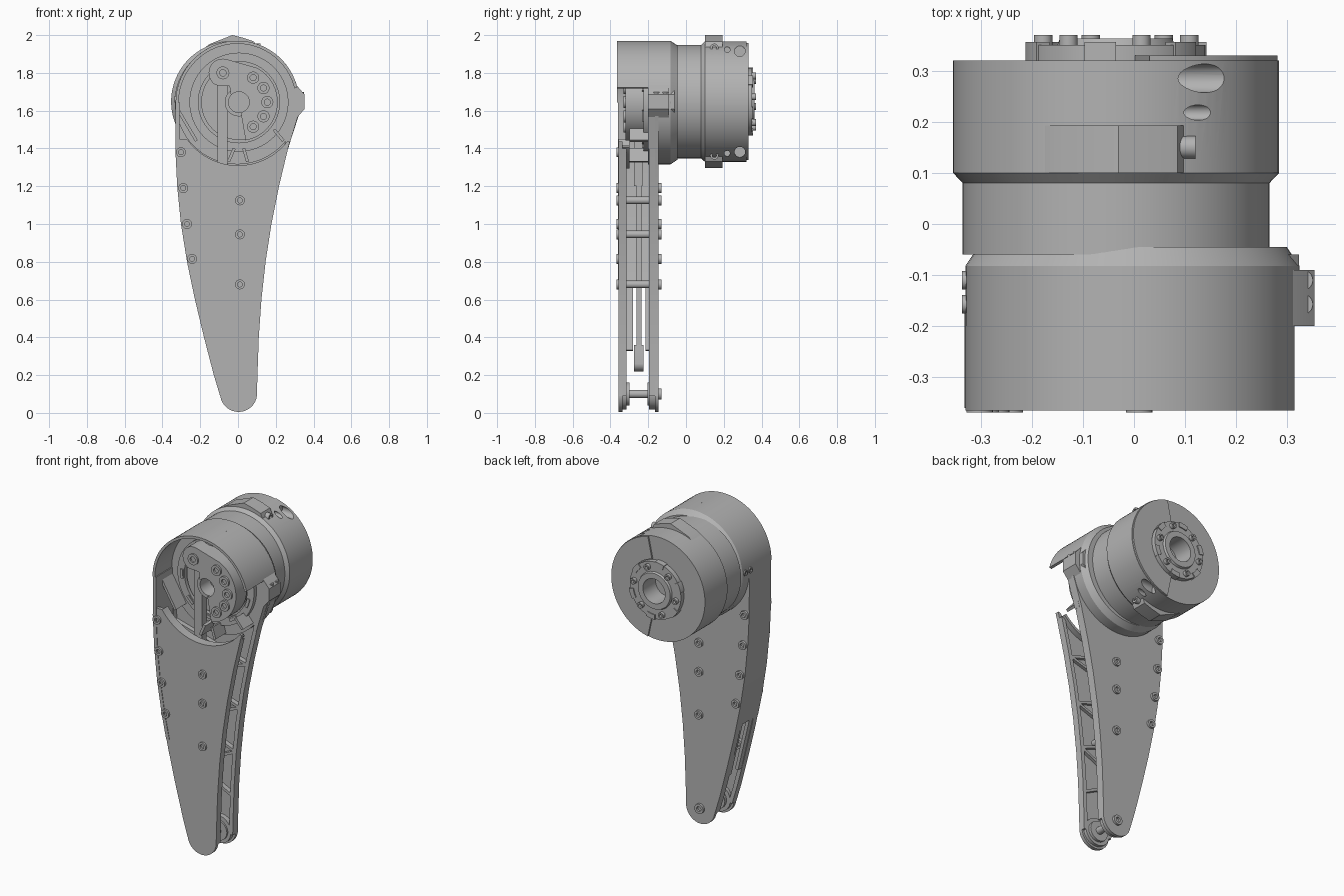
import bpy
import bmesh
from math import cos, sin, pi, radians, atan2
from mathutils import Vector

cube = bpy.data.objects.get("Cube")
if cube:
    bpy.data.objects.remove(cube, do_unlink=True)

grey = bpy.data.materials.new("machined grey")
grey.use_nodes = True
grey.diffuse_color = (0.45, 0.45, 0.45, 1)
grey.node_tree.nodes["Principled BSDF"].inputs["Base Color"].default_value = grey.diffuse_color
parts = []


def finish(name, bm):
    bmesh.ops.remove_doubles(bm, verts=bm.verts, dist=1e-5)
    bmesh.ops.recalc_face_normals(bm, faces=bm.faces)
    mesh = bpy.data.meshes.new(name)
    bm.to_mesh(mesh)
    bm.free()
    mesh.materials.append(grey)
    obj = bpy.data.objects.new(name, mesh)
    bpy.context.collection.objects.link(obj)
    parts.append(obj)
    return obj


def prism(name, outline, y0, y1):
    """Extrude an x-z outline along y."""
    bm = bmesh.new()
    face = bm.faces.new([bm.verts.new((x, y0, z)) for x, z in outline])
    out = bmesh.ops.extrude_face_region(bm, geom=[face])
    moved = [v for v in out["geom"] if isinstance(v, bmesh.types.BMVert)]
    bmesh.ops.translate(bm, verts=moved, vec=(0, y1 - y0, 0))
    if face not in bm.faces[:]:
        bm.faces.new([v for v in bm.verts if v not in moved])
    return finish(name, bm)


def lathe(name, profile, a, b, axis="Y", n=64):
    """Turn a closed (radius, height) profile about an axis."""
    place = {"Y": lambda u, v, h: (a + u, h, b + v),
             "Z": lambda u, v, h: (a + u, b + v, h),
             "X": lambda u, v, h: (h, a + u, b + v)}[axis]
    bm = bmesh.new()
    rings = []
    for r, h in profile:
        if r == 0:
            rings.append([bm.verts.new(place(0, 0, h))] * n)
        else:
            rings.append([bm.verts.new(place(r * cos(2 * pi * i / n), r * sin(2 * pi * i / n), h))
                          for i in range(n)])
    for low, high in zip(rings, rings[1:]):
        for i in range(n):
            j = (i + 1) % n
            quad = list(dict.fromkeys((low[i], low[j], high[j], high[i])))
            if len(quad) > 2:
                bm.faces.new(quad)
    return finish(name, bm)


def rod(name, r, h0, h1, a, b, axis="Y", n=32):
    return lathe(name, [(0, h0), (r, h0), (r, h1), (0, h1)], a, b, axis, n)


def socket_screw(name, r, base, tip, a, b, axis="Y"):
    deep = base + (tip - base) * 0.3
    return lathe(name, [(0, base), (r, base), (r, tip), (r * 0.5, tip), (r * 0.5, deep), (0, deep)],
                 a, b, axis, 24)


def arc(cx, cz, r, start, end, n=24):
    angles = [radians(start + (end - start) * i / n) for i in range(n + 1)]
    return [(cx + r * cos(t), cz + r * sin(t)) for t in angles]


def ring_sector(name, cx, cz, r0, r1, start, end, y0, y1):
    return prism(name, arc(cx, cz, r1, start, end, 40) + arc(cx, cz, r0, end, start, 40), y0, y1)


def bar(name, p, q, width, y0, y1):
    p, q = Vector(p), Vector(q)
    side = (q - p).orthogonal().normalized() * width / 2
    return prism(name, [tuple(v) for v in (p - side, q - side, q + side, p + side)], y0, y1)


# Leg outline, from the ankle up
left_edge = [(-0.095, 0.09), (-0.128, 0.2), (-0.18, 0.4), (-0.228, 0.6), (-0.27, 0.8),
             (-0.302, 1.0), (-0.322, 1.2), (-0.332, 1.4)]
right_edge = [(0.1, 0.09), (0.103, 0.2), (0.11, 0.4), (0.124, 0.6), (0.146, 0.8),
              (0.177, 1.0), (0.217, 1.2), (0.265, 1.4)]


def edge_x(edge, z):
    for (x0, z0), (x1, z1) in zip(edge, edge[1:]):
        if z <= z1:
            return x0 + (x1 - x0) * (z - z0) / (z1 - z0)
    return edge[-1][0]


HX, HZ = -0.003, 1.643      # front housing axis
MX, MZ = -0.035, 1.648      # motor axis
RX, RZ = 0.005, 1.645       # rotor axis
toe = arc(0.003, 0.103, 0.098, 188, 352, 16)

# Leg plates
front_top = arc(0, 1.64, 0.33, 322, 215, 30)
prism("front_leg_plate", toe + right_edge + [(0.275, 1.437)] + front_top
      + [(-0.331, 1.45)] + left_edge[::-1], -0.357, -0.335)
prism("back_leg_plate", toe + right_edge + [(0.33, 1.6), (0.3, 1.65), (-0.3, 1.65), (-0.328, 1.64)]
      + left_edge[::-1], -0.165, -0.145)

# Raised rims and lattice ribs inside both plates
for side, y0, y1 in (("front", -0.337, -0.315), ("back", -0.195, -0.163)):
    for label, edge, inward in (("right", right_edge, 0.025), ("left", left_edge, -0.025)):
        prism(f"{side}_{label}_rim", edge + [(x - inward, z) for x, z in edge[::-1]], y0, y1)
    levels = [0.33 + 0.14 * i for i in range(8)]
    for i, (z0, z1) in enumerate(zip(levels, levels[1:])):
        first, second = (left_edge, right_edge) if i % 2 else (right_edge, left_edge)
        bar(f"{side}_lattice_rib_{i}", (edge_x(first, z0) * 0.93, z0),
            (edge_x(second, z1) * 0.93, z1), 0.016, y0, y1)
    prism(f"{side}_toe_pad", arc(0.003, 0.103, 0.085, 0, 360, 32)[:-1], y0, y1)
ring_sector("opening_rim", 0, 1.64, 0.33, 0.347, 215, 318, -0.357, -0.3)
bar("back_plate_right_rim", (0.253, 1.4), (0.313, 1.6), 0.025, -0.2, -0.16)

# Closed side wall and its lower flanges
wall = [(x, z) for x, z in left_edge if z > 0.7]
wall = [(edge_x(left_edge, 0.66), 0.66)] + wall + [(-0.33, 1.643)]
prism("side_wall", wall + [(x + 0.022, z) for x, z in wall[::-1]], -0.36, -0.147)
for label, y0, y1 in (("front", -0.32, -0.28), ("back", -0.215, -0.19)):
    bar(f"{label}_lower_flange", (-0.15, 0.33), (-0.23, 0.67), 0.02, y0, y1)
for i, (p, q) in enumerate((((-0.315, 1.6), (-0.22, 1.44)), ((-0.05, 1.33), (-0.02, 1.4)),
                            ((0.05, 1.33), (0.03, 1.4)), ((0.24, 1.44), (0.19, 1.5)))):
    bar(f"cavity_web_{i}", p, q, 0.016, -0.3, -0.19)

# Spacers and screws through the leg
for i, z in enumerate((1.125, 0.945, 0.68)):
    rod(f"spacer_{i}", 0.02, -0.34, -0.16, 0.01, z)
screws = [(0.01, 1.125), (0.01, 0.945), (0.01, 0.68),
          (-0.302, 1.38), (-0.29, 1.19), (-0.27, 1.0), (-0.243, 0.815)]
for i, (x, z) in enumerate(screws):
    socket_screw(f"front_screw_{i}", 0.026, -0.35, -0.369, x, z)
    socket_screw(f"back_screw_{i}", 0.026, -0.15, -0.131, x, z)

# Ankle axle
rod("ankle_axle", 0.022, -0.34, -0.16, 0.005, 0.1)
rod("ankle_front_boss", 0.062, -0.32, -0.298, 0.005, 0.1)
rod("ankle_back_boss", 0.062, -0.205, -0.19, 0.005, 0.1)
socket_screw("ankle_screw", 0.03, -0.15, -0.131, 0.005, 0.1)

# Front housing and its visor
lathe("front_housing", [(0, -0.2), (0.327, -0.2), (0.327, -0.082), (0.302, -0.045), (0, -0.045)],
      HX, HZ, n=96)
ring_sector("visor", HX, HZ, 0.311, 0.327, 14, 180, -0.365, -0.19)
lathe("slotted_ring", [(0.215, -0.19), (0.215, -0.225), (0.262, -0.225), (0.262, -0.19)], RX, RZ)
for i in range(9):
    t = 40 * i + 15
    ring_sector(f"ring_tooth_{i}", RX, RZ, 0.222, 0.24, t, t + 14, -0.232, -0.222)

# Clamp ear with bolts
ear = [(0.28, 1.76), (0.305, 1.74), (0.353, 1.685), (0.353, 1.61), (0.315, 1.565), (0.27, 1.58)]
prism("clamp_ear", ear, -0.2, -0.09)
prism("clamp_ear_taper", [(x - 0.03, z) for x, z in ear], -0.09, -0.06)
for i, y in enumerate((-0.11, -0.157)):
    socket_screw(f"ear_bolt_{i}", 0.02, 1.66, 1.7, 0.33, y, "Z")
    socket_screw(f"side_bolt_{i}", 0.018, -0.31, -0.336, y, 1.66, "X")

# Rotor, crank and push rod
lathe("rotor", [(0, -0.2), (0.2, -0.2), (0.2, -0.222), (0.055, -0.222), (0.055, -0.205), (0, -0.205)],
      RX, RZ)
crank = (arc(-0.08, 1.8, 0.075, 230, 75) + arc(RX, RZ, 0.205, 62, -100, 40)
         + [(-0.04, 1.48), (-0.04, 1.58)] + arc(RX, RZ, 0.055, 235, -125, 32)[1:-1]
         + [(-0.032, 1.594), (-0.045, 1.62), (-0.045, 1.725)])
crank = arc(-0.08, 1.8, 0.075, 240, 75) + arc(RX, RZ, 0.205, 62, -80, 40) + \
    arc(RX, RZ, 0.055, -80, 140, 24) + [(-0.045, 1.73)]
prism("crank", crank, -0.32, -0.215)
lathe("crank_hub", [(0.055, -0.2), (0.055, -0.3), (0.075, -0.3), (0.075, -0.2)], RX, RZ)
for i in range(5):
    t = radians(60 - 30 * i)
    socket_screw(f"crank_bolt_{i}", 0.032, -0.31, -0.332, RX + 0.15 * cos(t), RZ + 0.15 * sin(t))
socket_screw("crank_pin", 0.034, -0.2, -0.33, -0.08, 1.8)
bar("push_rod", (-0.082, 1.8), (-0.082, 1.2), 0.055, -0.275, -0.23)
bar("push_rod_lower", (-0.082, 1.2), (-0.04, 0.28), 0.045, -0.262, -0.236)
prism("push_rod_end", arc(-0.04, 0.26, 0.04, 180, 360, 16) + [(-0.015, 0.36), (-0.07, 0.36)],
      -0.275, -0.225)

# Motor body
rod("motor_neck", 0.3, -0.06, 0.1, MX, MZ, n=96)
motor = lathe("rear_motor", [(0, 0.08), (0.3, 0.08), (0.319, 0.1), (0.319, 0.32), (0.076, 0.32),
                             (0.076, 0.24), (0, 0.24)], MX, MZ, n=96)
ring_sector("rear_half_cover", MX, MZ, 0.18, 0.316, -78, 78, 0.315, 0.33)

# Screw pockets cut into the motor, top and bottom
for flip in (1, -1):
    for y, drop, r in ((0.285, 0.267, 0.028), (0.218, 0.275, 0.015)):
        cutter = rod("pocket_cutter", r, 0.085, 0.4, y, MZ + flip * drop, "X")
        parts.remove(cutter)
        cutter.hide_render = True
        cut = motor.modifiers.new("pocket", "BOOLEAN")
        cut.operation = "DIFFERENCE"
        cut.object = cutter
        bpy.context.view_layer.objects.active = motor
        bpy.ops.object.modifier_apply(modifier=cut.name)
        bpy.data.objects.remove(cutter, do_unlink=True)
    lug = [(-0.19, 0.275), (-0.15, 0.305), (-0.03, 0.352), (0.03, 0.337), (0.085, 0.318), (0.11, 0.26)]
    prism("clamp_lug", [(x, MZ + flip * z) for x, z in lug], 0.1, 0.193)
    socket_screw("clamp_screw", 0.022, 0.08, 0.12, 0.15, MZ + flip * 0.285, "X")

# Output flange with bolts
lathe("output_flange", [(0.076, 0.31), (0.175, 0.31), (0.175, 0.35), (0.115, 0.35), (0.11, 0.363),
                        (0.076, 0.363), (0.076, 0.31)], MX, MZ)
for i in range(6):
    t = radians(60 * i + 10)
    x, z = MX + 0.145 * cos(t), MZ + 0.145 * sin(t)
    socket_screw(f"flange_bolt_{i}", 0.018, 0.34, 0.37, x, z)
    ring_sector(f"flange_pad_{i}", MX, MZ, 0.15, 0.18, 60 * i + 30, 60 * i + 50, 0.32, 0.356)

# Smooth shading with sharp edges
bpy.ops.object.select_all(action="DESELECT")
for obj in parts:
    obj.select_set(True)
bpy.context.view_layer.objects.active = motor
bpy.ops.object.shade_smooth_by_angle(angle=radians(30))
